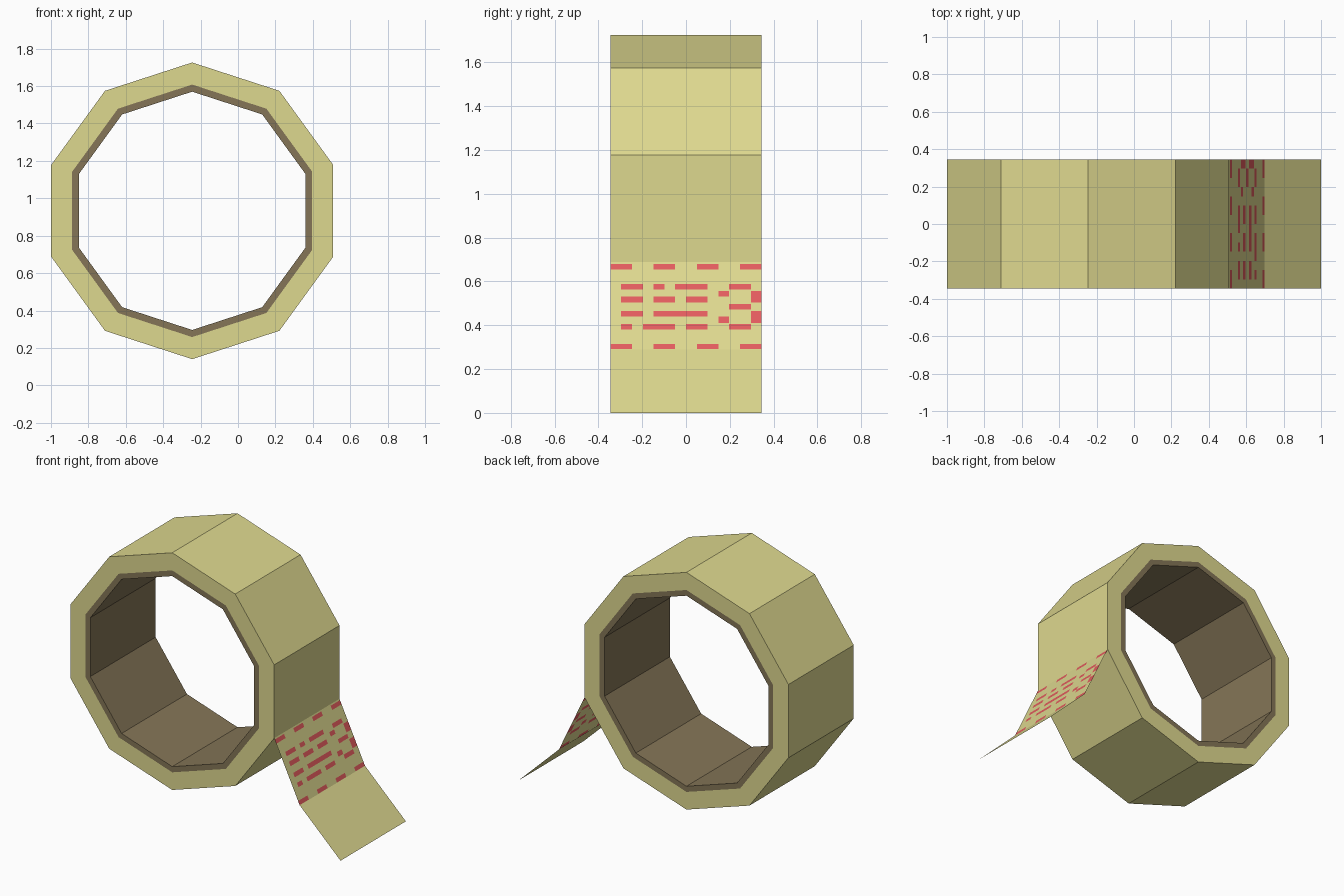
import bpy, math

if "Cube" in bpy.data.objects:
    bpy.data.objects.remove(bpy.data.objects["Cube"])

CX, CZ, HALF = -0.245, 0.933, 0.345      # roll centre and half width
R_OUT, R_MID, R_IN, SIDES = 0.793, 0.675, 0.637, 10


def material(name, rgb):
    m = bpy.data.materials.new(name)
    m.diffuse_color = (*rgb, 1)
    m.use_nodes = True
    m.node_tree.nodes["Principled BSDF"].inputs["Base Color"].default_value = m.diffuse_color
    return m


tape_mat = material("pale yellow tape", (0.73, 0.69, 0.275))
core_mat = material("brown cardboard", (0.233, 0.179, 0.095))
red_mat = material("red print", (0.767, 0.107, 0.112))


def add_object(name, verts, faces, mats):
    me = bpy.data.meshes.new(name)
    me.from_pydata(verts, [], faces)
    for m in mats:
        me.materials.append(m)
    ob = bpy.data.objects.new(name, me)
    bpy.context.collection.objects.link(ob)
    return ob


def band(name, profile, mat):
    """Sweep an open (radius, y) profile around the roll axis."""
    n, verts, faces = len(profile), [], []
    for i in range(SIDES):
        a = math.tau * i / SIDES
        verts += [(CX + r * math.sin(a), y, CZ + r * math.cos(a)) for r, y in profile]
    for i in range(SIDES):
        j = (i + 1) % SIDES
        faces += [(i * n + k, i * n + k + 1, j * n + k + 1, j * n + k) for k in range(n - 1)]
    return add_object(name, verts, faces, [mat])


# Wound tape: front side, outer wall, back side
band("tape_roll", [(R_MID, -HALF), (R_OUT, -HALF), (R_OUT, HALF), (R_MID, HALF)], tape_mat)
# Cardboard core: back side, inner wall, front side
band("cardboard_core", [(R_MID, HALF), (R_IN, HALF), (R_IN, -HALF), (R_MID, -HALF)], core_mat)

# Loose tape end: a thin sheet with one bend and printed dashes cut into it
START = (CX + R_OUT * math.sin(math.radians(108)), CZ + R_OUT * math.cos(math.radians(108)))
BEND, END = (0.698, 0.29), (1.0, 0.0)
COLS = 14
DASHES = [  # top, bottom, printed columns
    (0.680, 0.655, {0, 1, 4, 5, 8, 9, 12, 13}),
    (0.589, 0.564, {1, 2, 4, 6, 7, 8, 11, 12}),
    (0.556, 0.531, {10, 13}),
    (0.531, 0.505, {1, 2, 4, 5, 7, 8, 13}),
    (0.497, 0.473, {11, 12}),
    (0.465, 0.439, {1, 2, 4, 5, 6, 7, 8, 13}),
    (0.439, 0.411, {10, 13}),
    (0.406, 0.381, {1, 3, 4, 5, 7, 8, 11, 12}),
    (0.315, 0.291, {0, 1, 4, 5, 8, 9, 12, 13}),
]
levels = sorted({START[1], BEND[1], END[1], *(z for d in DASHES for z in d[:2])}, reverse=True)


def strip_x(z):
    (x0, z0), (x1, z1) = (START, BEND) if z >= BEND[1] else (BEND, END)
    return x0 + (x1 - x0) * (z0 - z) / (z0 - z1)


verts = [(strip_x(z), -HALF + 2 * HALF * c / COLS, z) for z in levels for c in range(COLS + 1)]
faces, printed = [], []
for r, (top, bottom) in enumerate(zip(levels, levels[1:])):
    cols = next((d[2] for d in DASHES if d[0] == top and d[1] == bottom), set())
    for c in range(COLS):
        a = r * (COLS + 1) + c
        b = a + COLS + 1
        faces.append((a, b, b + 1, a + 1))
        printed.append(int(c in cols))
strip = add_object("loose_tape_end", verts, faces, [tape_mat, red_mat])
strip.data.polygons.foreach_set("material_index", printed)
